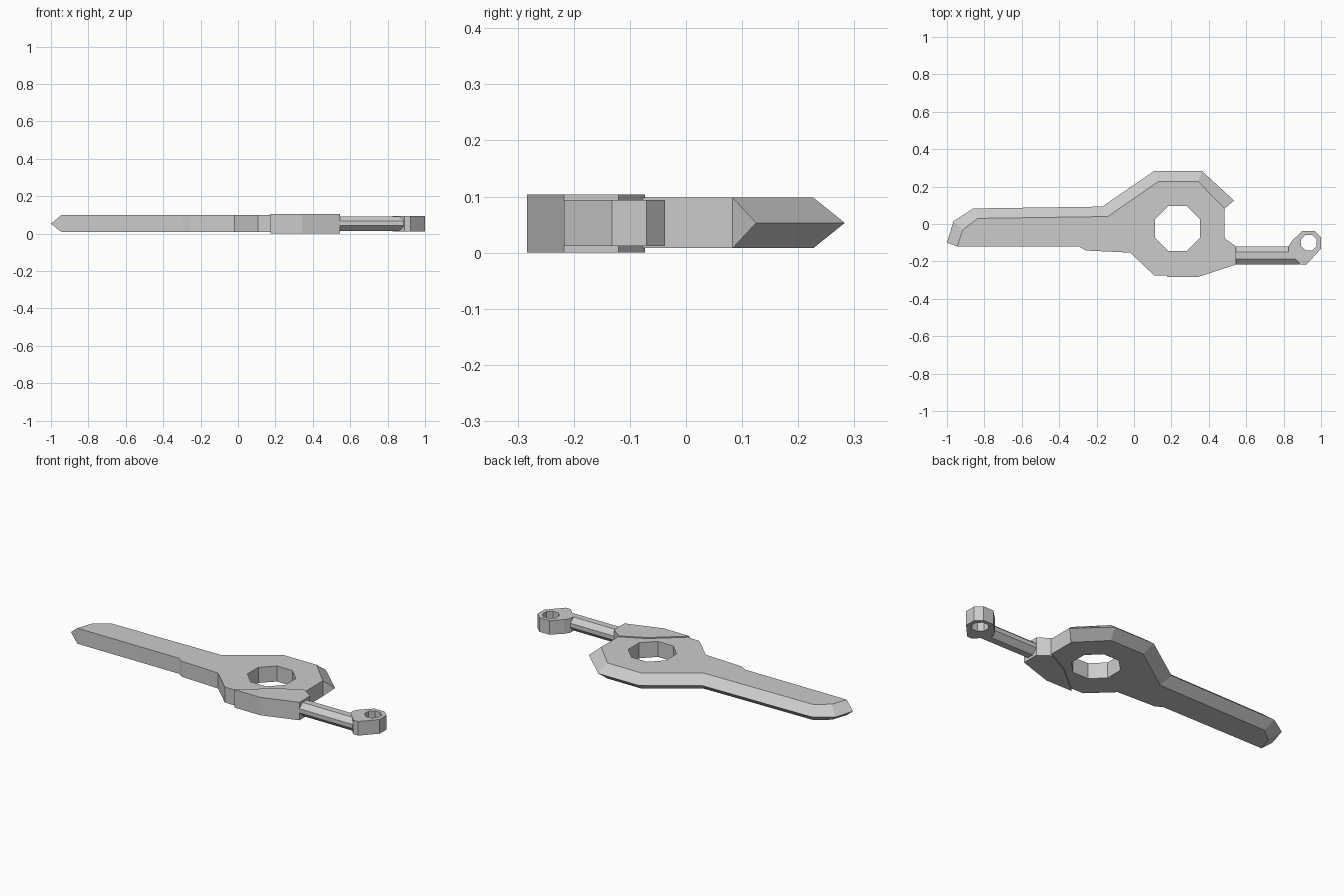
import bpy, bmesh, math

if "Cube" in bpy.data.objects:
    bpy.data.objects.remove(bpy.data.objects["Cube"])

Z0, Z1, ZM = 0.008, 0.098, 0.053


def make_object(name, bm):
    bmesh.ops.recalc_face_normals(bm, faces=bm.faces[:])
    mesh = bpy.data.meshes.new(name)
    bm.to_mesh(mesh)
    bm.free()
    obj = bpy.data.objects.new(name, mesh)
    bpy.context.collection.objects.link(obj)
    return obj


def prism(name, outline, z0, z1):
    """Straight slab from a top-view outline."""
    bm = bmesh.new()
    face = bm.faces.new([bm.verts.new((x, y, z0)) for x, y in outline])
    new = bmesh.ops.extrude_face_region(bm, geom=[face], use_keep_orig=True)
    verts = [g for g in new["geom"] if isinstance(g, bmesh.types.BMVert)]
    bmesh.ops.translate(bm, verts=verts, vec=(0, 0, z1 - z0))
    return make_object(name, bm)


def octagon(cx, cy, apothem):
    r = apothem / math.cos(math.pi / 8)
    return [(cx + r * math.cos(math.pi / 8 + i * math.pi / 4),
             cy + r * math.sin(math.pi / 8 + i * math.pi / 4)) for i in range(8)]


def cut_hole(obj, cx, cy, apothem):
    cutter = prism("hole_cutter", octagon(cx, cy, apothem), -0.2, 0.3)
    cutter.hide_render = True
    mod = obj.modifiers.new("hole", 'BOOLEAN')
    mod.operation = 'DIFFERENCE'
    mod.solver = 'EXACT'
    mod.object = cutter
    bpy.context.view_layer.objects.active = obj
    bpy.ops.object.modifier_apply(modifier=mod.name)
    bpy.data.objects.remove(cutter)


# Blade: flat body with a two-sided sharpened edge along the back
edge = [(-1, -0.10), (-0.965, 0.015), (-0.86, 0.083), (-0.17, 0.093),
        (0.107, 0.283), (0.364, 0.283), (0.535, 0.125)]
ridge = [(-0.945, -0.12), (-0.915, -0.03), (-0.835, 0.03), (-0.14, 0.04),
         (0.13, 0.227), (0.343, 0.227), (0.485, 0.083)]
lower = [(0.485, -0.083), (0.54, -0.124), (0.54, -0.212), (0.342, -0.277),
         (0.107, -0.274), (-0.02, -0.153), (-0.257, -0.142), (-0.295, -0.12)]
bm = bmesh.new()
body = ridge + lower
top = [bm.verts.new((x, y, Z1)) for x, y in body]
bot = [bm.verts.new((x, y, Z0)) for x, y in body]
mid = [bm.verts.new((x, y, ZM)) for x, y in edge]
bm.faces.new(top)
bm.faces.new(bot[::-1])
n = len(ridge)
for i in range(n - 1):
    bm.faces.new((top[i], top[i + 1], mid[i + 1], mid[i]))
    bm.faces.new((mid[i], mid[i + 1], bot[i + 1], bot[i]))
for i in (0, n - 1):
    bm.faces.new((top[i], mid[i], bot[i]))
for i in range(n - 1, len(body)):
    j = (i + 1) % len(body)
    bm.faces.new((top[i], top[j], bot[j], bot[i]))
blade = make_object("blade", bm)
cut_hole(blade, 0.232, -0.024, 0.12)

# Thicker guard plate where the handle joins
prism("guard_plate", [(0.175, -0.283), (0.343, -0.283), (0.545, -0.217),
                      (0.545, -0.12), (0.48, -0.073), (0.345, -0.142)], 0.0, 0.104)

# Octagonal handle bar running along x
section = [(-0.217, 0.043), (-0.187, 0.014), (-0.149, 0.014), (-0.12, 0.043),
           (-0.12, 0.067), (-0.149, 0.092), (-0.187, 0.092), (-0.217, 0.067)]
bm = bmesh.new()
a = [bm.verts.new((0.53, y, z)) for y, z in section]
b = [bm.verts.new((0.885, y, z)) for y, z in section]
bm.faces.new(a)
bm.faces.new(b[::-1])
for i in range(8):
    j = (i + 1) % 8
    bm.faces.new((a[i], a[j], b[j], b[i]))
make_object("handle", bm)

# Pommel ring at the handle end
ring = prism("pommel_ring", [(0.90, -0.037), (0.965, -0.037), (1.0, -0.07),
                             (1.0, -0.132), (0.922, -0.217), (0.89, -0.217),
                             (0.825, -0.147), (0.825, -0.12), (0.845, -0.09)], 0.012, 0.094)
cut_hole(ring, 0.935, -0.10, 0.042)
